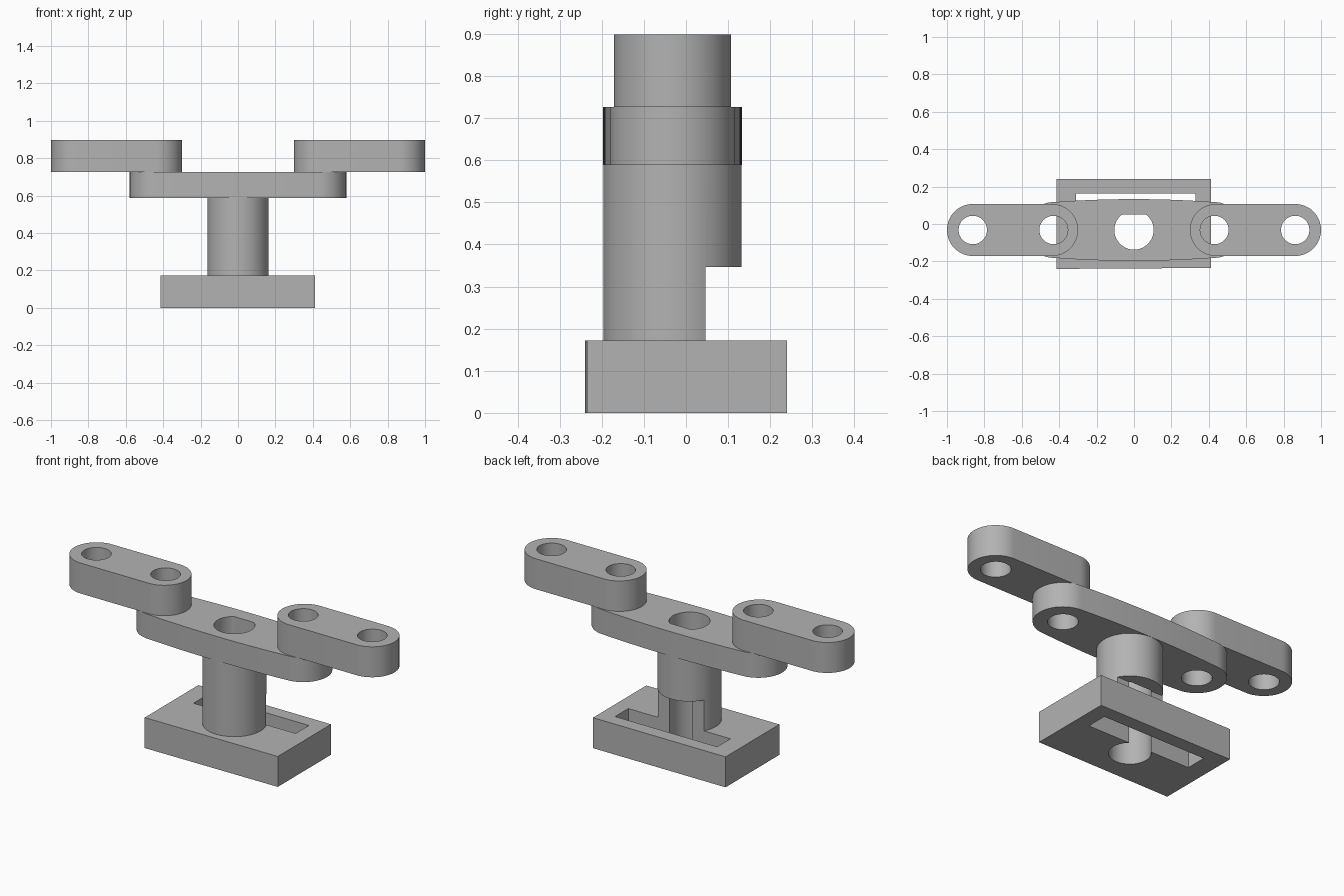
import bpy
import bmesh
from math import pi, sin, cos, radians

if "Cube" in bpy.data.objects:
    bpy.data.objects.remove(bpy.data.objects["Cube"])

grey = bpy.data.materials.new("plain grey")
grey.use_nodes = True
colour = (0.45, 0.45, 0.45, 1)
grey.diffuse_color = colour
grey.node_tree.nodes["Principled BSDF"].inputs["Base Color"].default_value = colour

AXIS_Y = -0.032    # shared centre line of the post and bars
PIVOT = 0.43       # distance of the pivot holes from the middle
BASE_TOP, POST_TOP, BAR_TOP, LINK_TOP = 0.172, 0.588, 0.726, 0.898
FLAT_Y = 0.046     # plane where the post is cut away at the back


def arc(x, radius, start, end, steps=32):
    return [(x + radius * cos(start + (end - start) * i / steps),
             AXIS_Y + radius * sin(start + (end - start) * i / steps))
            for i in range(steps + 1)]


def circle(x, radius):
    return arc(x, radius, 0, 2 * pi, 64)[:-1]


def rectangle(x0, x1, y0, y1):
    return [(x0, y0), (x1, y0), (x1, y1), (x0, y1)]


def prism(name, outline, z0, z1):
    """Extrude a counter-clockwise outline between two heights."""
    bm = bmesh.new()
    face = bm.faces.new([bm.verts.new((x, y, z0)) for x, y in outline])
    top = bmesh.ops.extrude_face_region(bm, geom=[face])["geom"]
    verts = [v for v in top if isinstance(v, bmesh.types.BMVert)]
    bmesh.ops.translate(bm, verts=verts, vec=(0, 0, z1 - z0))
    bmesh.ops.recalc_face_normals(bm, faces=bm.faces)
    mesh = bpy.data.meshes.new(name)
    bm.to_mesh(mesh)
    bm.free()
    mesh.materials.append(grey)
    obj = bpy.data.objects.new(name, mesh)
    bpy.context.collection.objects.link(obj)
    return obj


def activate(obj):
    bpy.ops.object.select_all(action="DESELECT")
    obj.select_set(True)
    bpy.context.view_layer.objects.active = obj


def cut(obj, outline, z0=-0.1, z1=1.0):
    cutter = prism("cutter", outline, z0, z1)
    cutter.hide_render = True
    activate(obj)
    mod = obj.modifiers.new("cut", "BOOLEAN")
    mod.operation, mod.solver, mod.object = "DIFFERENCE", "EXACT", cutter
    bpy.ops.object.modifier_apply(modifier=mod.name)
    bpy.data.objects.remove(cutter)


def smooth(obj):
    activate(obj)
    bpy.ops.object.shade_smooth_by_angle(angle=radians(30))


# Round bore with one flat side at the back
d_hole = [(x, min(y, 0.051)) for x, y in circle(0, 0.105)]

# Base block with a long slot and a round bore opening into it
base = prism("base", [(-0.415, -0.24), (0.413, -0.235), (0.413, 0.24), (-0.415, 0.24)],
             0, BASE_TOP)
cut(base, circle(0, 0.105))
cut(base, rectangle(-0.31, 0.328, FLAT_Y, 0.164))

# Post, cut away at the lower back
post = prism("post", circle(0, 0.164), BASE_TOP, POST_TOP)
cut(post, d_hole)
cut(post, rectangle(-0.3, 0.3, FLAT_Y, 0.3), 0, 0.346)

# Crossbar with rounded ends and gently bulging sides
END_R, BULGE, STEPS = 0.149, 0.016, 16
xs = [PIVOT * (1 - 2 * i / STEPS) for i in range(1, STEPS)]
side = [(x, END_R + BULGE * (1 - (x / PIVOT) ** 2)) for x in xs]
outline = (arc(PIVOT, END_R, -pi / 2, pi / 2)
           + [(x, AXIS_Y + h) for x, h in side]
           + arc(-PIVOT, END_R, pi / 2, 3 * pi / 2)
           + [(-x, AXIS_Y - h) for x, h in side])
crossbar = prism("crossbar", outline, POST_TOP, BAR_TOP)
cut(crossbar, d_hole)
for x in (-PIVOT, PIVOT):
    cut(crossbar, circle(x, 0.076))

# Two links standing on the crossbar ends
for name, sign in (("left_link", 1), ("right_link", -1)):
    ends = sorted((sign * 0.438, sign * 0.861))
    link = prism(name, arc(ends[1], 0.139, -pi / 2, pi / 2)
                 + arc(ends[0], 0.139, pi / 2, 3 * pi / 2), BAR_TOP, LINK_TOP)
    for x in (PIVOT, 0.862):
        cut(link, circle(sign * x, 0.076))
    smooth(link)

for obj in (base, post, crossbar):
    smooth(obj)
